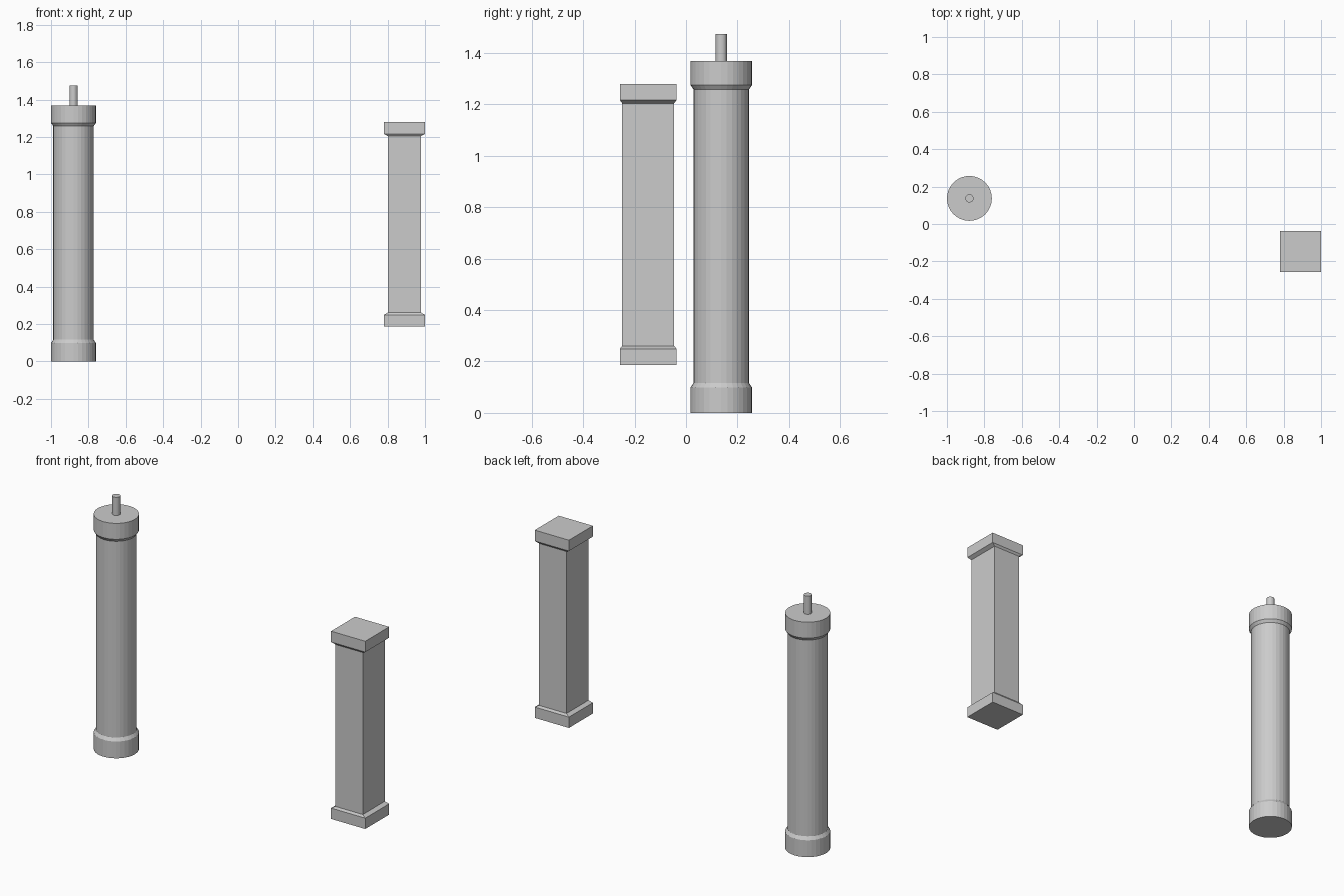
import bpy, bmesh
from math import cos, sin, pi

if "Cube" in bpy.data.objects:
    bpy.data.objects.remove(bpy.data.objects["Cube"])


def stack(name, loc, sides, rings, phase=0.0):
    """Closed solid from stacked rings of (half_x, half_y, z)."""
    bm = bmesh.new()
    loops = []
    for hx, hy, z in rings:
        loops.append([bm.verts.new((hx * cos(phase + 2 * pi * i / sides),
                                    hy * sin(phase + 2 * pi * i / sides), z))
                      for i in range(sides)])
    for a, b in zip(loops, loops[1:]):
        for i in range(sides):
            j = (i + 1) % sides
            bm.faces.new((a[i], a[j], b[j], b[i]))
    bm.faces.new(loops[0][::-1])
    bm.faces.new(loops[-1])
    mesh = bpy.data.meshes.new(name)
    bm.to_mesh(mesh)
    bm.free()
    obj = bpy.data.objects.new(name, mesh)
    obj.location = loc
    bpy.context.collection.objects.link(obj)
    return obj


def column(name, loc, sides, cap, shaft, heights, phase=0.0):
    """Column with a bevelled collar at both ends; heights run bottom to top."""
    sizes = (cap, cap, shaft, shaft, cap, cap)
    return stack(name, loc, sides, [(*s, z) for s, z in zip(sizes, heights)], phase)


# Round column with its top pin
ROUND = (-0.88, 0.137, 0)
column("round_column", ROUND, 32, (0.12, 0.12), (0.108, 0.108),
       (0, 0.098, 0.116, 1.258, 1.275, 1.368))
stack("top_pin", ROUND, 32, [(0.022, 0.022, 1.368), (0.022, 0.022, 1.474)])

# Square column: four-sided rings turned 45 degrees, so half widths scale by sqrt 2
R2 = 2 ** 0.5
column("square_column", (0.89, -0.147, 0), 4, (0.11 * R2, 0.11 * R2),
       (0.088 * R2, 0.101 * R2), (0.186, 0.249, 0.261, 1.204, 1.216, 1.279), pi / 4)
